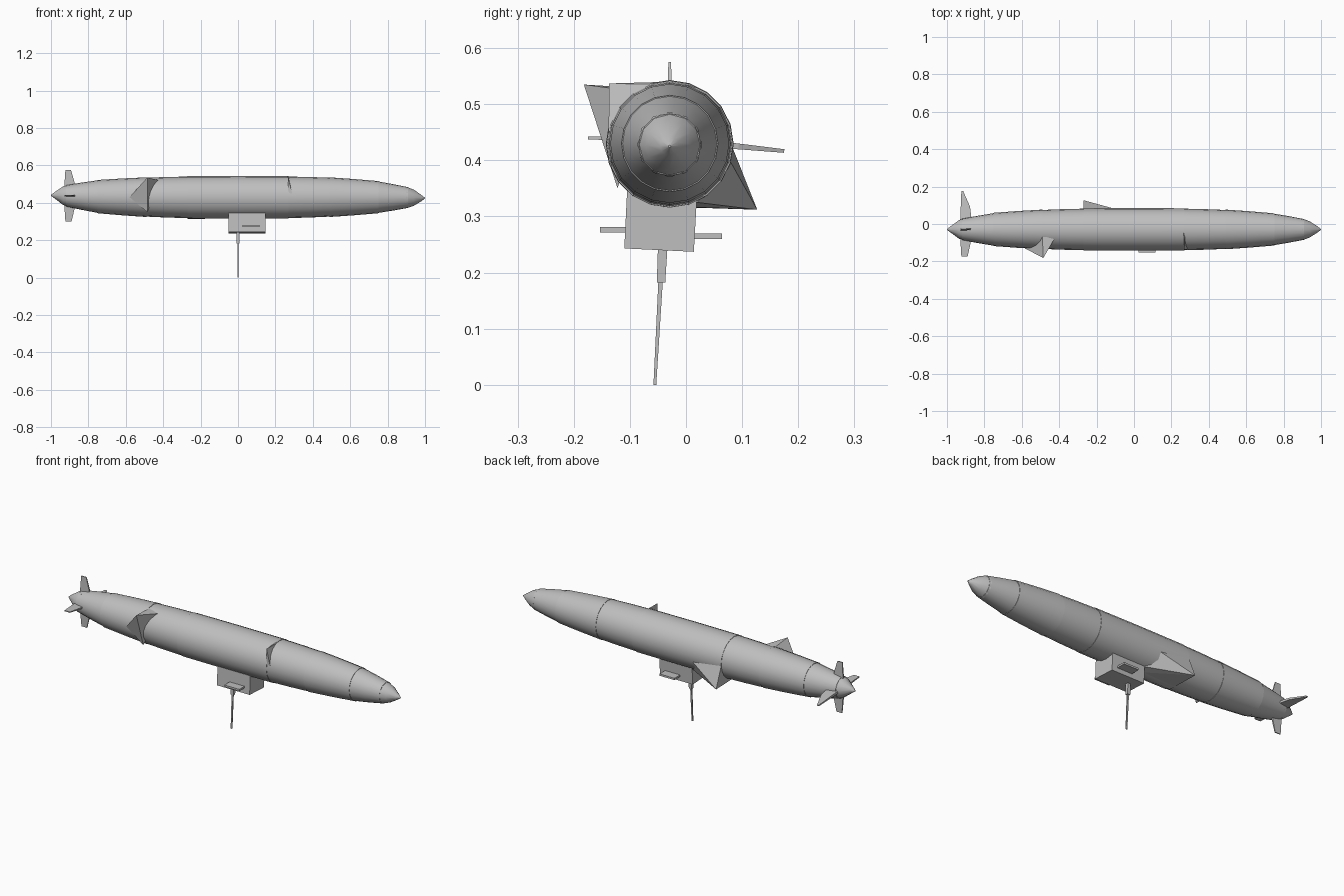
import bpy, bmesh, math
from mathutils import Vector

cube = bpy.data.objects.get("Cube")
if cube:
    bpy.data.objects.remove(cube, do_unlink=True)

grey = bpy.data.materials.new("hull grey")
grey.use_nodes = True
COLOR = (0.52, 0.52, 0.52, 1)
grey.diffuse_color = COLOR
grey.node_tree.nodes["Principled BSDF"].inputs["Base Color"].default_value = COLOR


def finish(name, bm, smooth=False):
    bmesh.ops.recalc_face_normals(bm, faces=bm.faces[:])
    mesh = bpy.data.meshes.new(name)
    bm.to_mesh(mesh)
    bm.free()
    mesh.materials.append(grey)
    obj = bpy.data.objects.new(name, mesh)
    bpy.context.collection.objects.link(obj)
    if smooth:
        bpy.ops.object.select_all(action='DESELECT')
        obj.select_set(True)
        bpy.context.view_layer.objects.active = obj
        bpy.ops.object.shade_smooth_by_angle(angle=math.radians(35))
    return obj


def solid(name, points):
    """Convex solid around a handful of corner points."""
    bm = bmesh.new()
    for p in points:
        bm.verts.new(p)
    res = bmesh.ops.convex_hull(bm, input=bm.verts[:])
    loose = [g for g in res["geom_interior"] if isinstance(g, bmesh.types.BMVert)]
    bmesh.ops.delete(bm, geom=loose, context='VERTS')
    return finish(name, bm)


def box(name, lo, hi):
    return solid(name, [(x, y, z) for x in (lo[0], hi[0])
                        for y in (lo[1], hi[1]) for z in (lo[2], hi[2])])


def lathe(name, rings, sides=20):
    """Skin circles (x, z centre, radius) along the hull axis, with end caps."""
    bm = bmesh.new()
    loops = []
    for x, z, r in rings:
        loops.append([bm.verts.new((x, -0.029 + r * math.cos(a), z + r * math.sin(a)))
                      for a in (math.tau * i / sides for i in range(sides))])
    for a, b in zip(loops, loops[1:]):
        for i in range(sides):
            j = (i + 1) % sides
            bm.faces.new((a[i], a[j], b[j], b[i]))
    bm.faces.new(loops[0])
    bm.faces.new(loops[-1])
    return finish(name, bm, True)


# Hull sections, each overlapping its neighbour with a small step
stations = [(-0.92, 0.437, 0.057), (-0.75, 0.433, 0.087), (-0.49, 0.43, 0.104),
            (-0.27, 0.429, 0.111), (0.27, 0.429, 0.111), (0.49, 0.43, 0.104),
            (0.75, 0.43, 0.084), (0.91, 0.428, 0.055)]
for n, (a, b) in enumerate(zip(stations, stations[1:])):
    step = 0.002 if n % 2 else 0
    mid = [(p + q) / 2 for p, q in zip(a, b)]
    mid[2] += 0.001
    lathe(f"hull_section_{n + 1}", [(x, z, r + step) for x, z, r in (a, mid, b)])
lathe("nose_cone", [(0.9, 0.428, 0.058), (0.94, 0.427, 0.043), (0.98, 0.425, 0.017),
                    (1.0, 0.425, 0.002)], 12)
lathe("tail_cone", [(-0.905, 0.437, 0.06), (-0.935, 0.438, 0.05), (-0.98, 0.44, 0.017),
                    (-1.0, 0.44, 0.002)], 12)


# Tail fins radiating from the hull: direction, reach, tip sweep
def fin(name, direction, reach, tip_front, thick):
    d = Vector(direction).normalized()
    side = d.cross(Vector((1, 0, 0)))
    c = Vector((0, -0.029, 0.437))
    pts = []
    for x, r in ((-0.93, 0.03), (-0.865, 0.03), (-0.877, reach * 0.6),
                 (tip_front, reach), (-0.923, reach)):
        t = thick * (1 - 0.6 * r / reach)
        pts += [c + Vector((x, 0, 0)) + d * r + side * s * t for s in (-1, 1)]
    solid(name, pts)


fin("top_fin", (0, 0, 1), 0.138, -0.893, 0.006)
fin("bottom_fin", (0, 0.02, -1), 0.137, -0.89, 0.006)
fin("front_fin", (0, -1, 0.02), 0.146, -0.89, 0.006)
fin("rear_fin", (0, 1, -0.1), 0.205, -0.913, 0.008)

# Angular flaps standing off the hull skin
solid("upper_flap", [(-0.485, -0.182, 0.535), (-0.49, -0.07, 0.528), (-0.42, -0.07, 0.52),
                     (-0.485, -0.122, 0.35), (-0.58, -0.132, 0.43)])
solid("seam_flap", [(0.268, -0.137, 0.537), (0.265, -0.03, 0.54), (0.272, -0.03, 0.535),
                    (0.29, -0.138, 0.45), (0.268, -0.135, 0.45)])
solid("lower_flap", [(-0.27, 0.127, 0.312), (-0.27, 0.08, 0.43), (-0.27, -0.06, 0.318),
                     (-0.09, 0.078, 0.40), (-0.05, -0.03, 0.318), (-0.05, 0.02, 0.325)])

# Gondola with side outriggers
solid("gondola", [(x, y, z) for x in (-0.05, 0.147) for y, z in
                  ((-0.11, 0.243), (0.014, 0.237), (0.02, 0.345), (-0.105, 0.345))])
box("front_outrigger", (0.025, -0.153, 0.271), (0.115, -0.1, 0.281))
box("rear_outrigger", (0.025, 0.005, 0.26), (0.115, 0.064, 0.27))

# Hanging mast below the gondola
solid("mast_socket", [(x, y, z) for x in (-0.008, 0.009) for y, z in
                      ((-0.05, 0.245), (-0.033, 0.245), (-0.037, 0.182), (-0.052, 0.182))])
solid("mast_rod", [(x, y, z) for x in (-0.004, 0.004) for y, z in
                   ((-0.049, 0.19), (-0.041, 0.19), (-0.053, 0.0), (-0.058, 0.0))])
